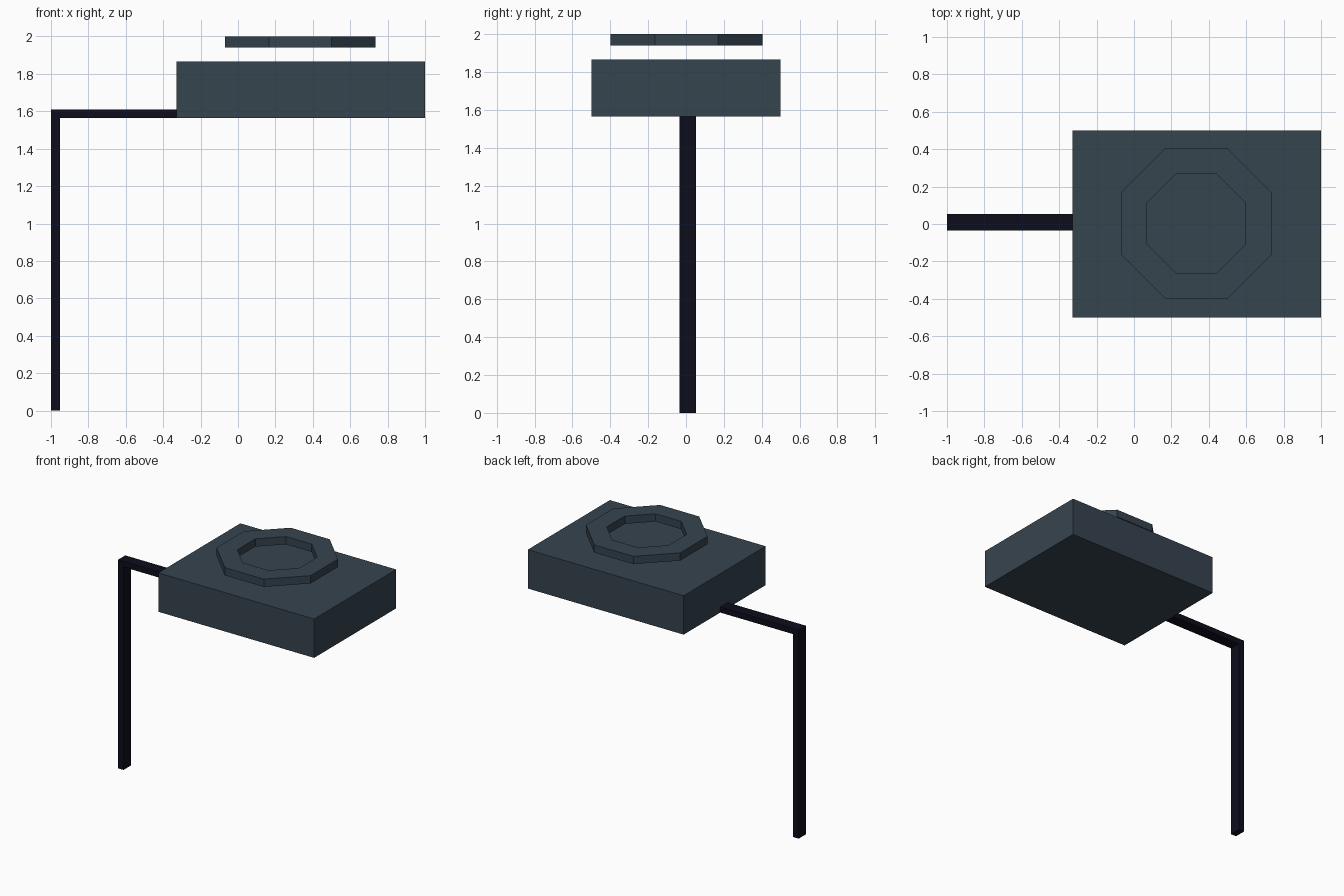
import bpy, bmesh, math

if "Cube" in bpy.data.objects:
    bpy.data.objects.remove(bpy.data.objects["Cube"])


def material(name, rgb):
    m = bpy.data.materials.new(name)
    m.diffuse_color = (*rgb, 1.0)
    m.use_nodes = True
    m.node_tree.nodes["Principled BSDF"].inputs["Base Color"].default_value = m.diffuse_color
    return m


def make_object(name, bm, mat):
    bmesh.ops.recalc_face_normals(bm, faces=bm.faces)
    mesh = bpy.data.meshes.new(name)
    bm.to_mesh(mesh)
    bm.free()
    mesh.materials.append(mat)
    obj = bpy.data.objects.new(name, mesh)
    bpy.context.collection.objects.link(obj)
    return obj


def extrude_face(bm, points, offset):
    face = bm.faces.new([bm.verts.new(p) for p in points])
    geom = bmesh.ops.extrude_face_region(bm, geom=[face])["geom"]
    verts = [g for g in geom if isinstance(g, bmesh.types.BMVert)]
    bmesh.ops.translate(bm, verts=verts, vec=offset)


slate = material("slate grey", (0.037, 0.058, 0.078))
navy = material("near black navy", (0.004, 0.004, 0.012))

BOX_LEFT, BOX_BOTTOM, BOX_TOP = -0.33, 1.565, 1.865

# Post and arm: one L-shaped profile, extruded in depth
bm = bmesh.new()
profile = [(-1, 0), (-0.953, 0), (-0.953, BOX_BOTTOM), (BOX_LEFT, BOX_BOTTOM),
           (BOX_LEFT, 1.609), (-1, 1.609)]
extrude_face(bm, [(x, -0.034, z) for x, z in profile], (0, 0.088, 0))
make_object("post_and_arm", bm, navy)

# Lamp housing box
bm = bmesh.new()
corners = [(BOX_LEFT, -0.5), (1, -0.5), (1, 0.5), (BOX_LEFT, 0.5)]
extrude_face(bm, [(x, y, BOX_BOTTOM) for x, y in corners],
             (0, 0, BOX_TOP - BOX_BOTTOM))
make_object("housing", bm, slate)

# Octagonal ring floating above the housing
bm = bmesh.new()
loops = []
for apothem, z in ((0.402, 1.94), (0.402, 2.0), (0.264, 2.0), (0.264, 1.94)):
    r = apothem / math.cos(math.pi / 8)
    loops.append([bm.verts.new((0.333 + r * math.cos((i + 0.5) * math.pi / 4),
                                0.003 + r * math.sin((i + 0.5) * math.pi / 4), z))
                  for i in range(8)])
for k in range(4):
    a, b = loops[k], loops[(k + 1) % 4]
    for i in range(8):
        j = (i + 1) % 8
        bm.faces.new((a[i], a[j], b[j], b[i]))
make_object("octagon_ring", bm, slate)
